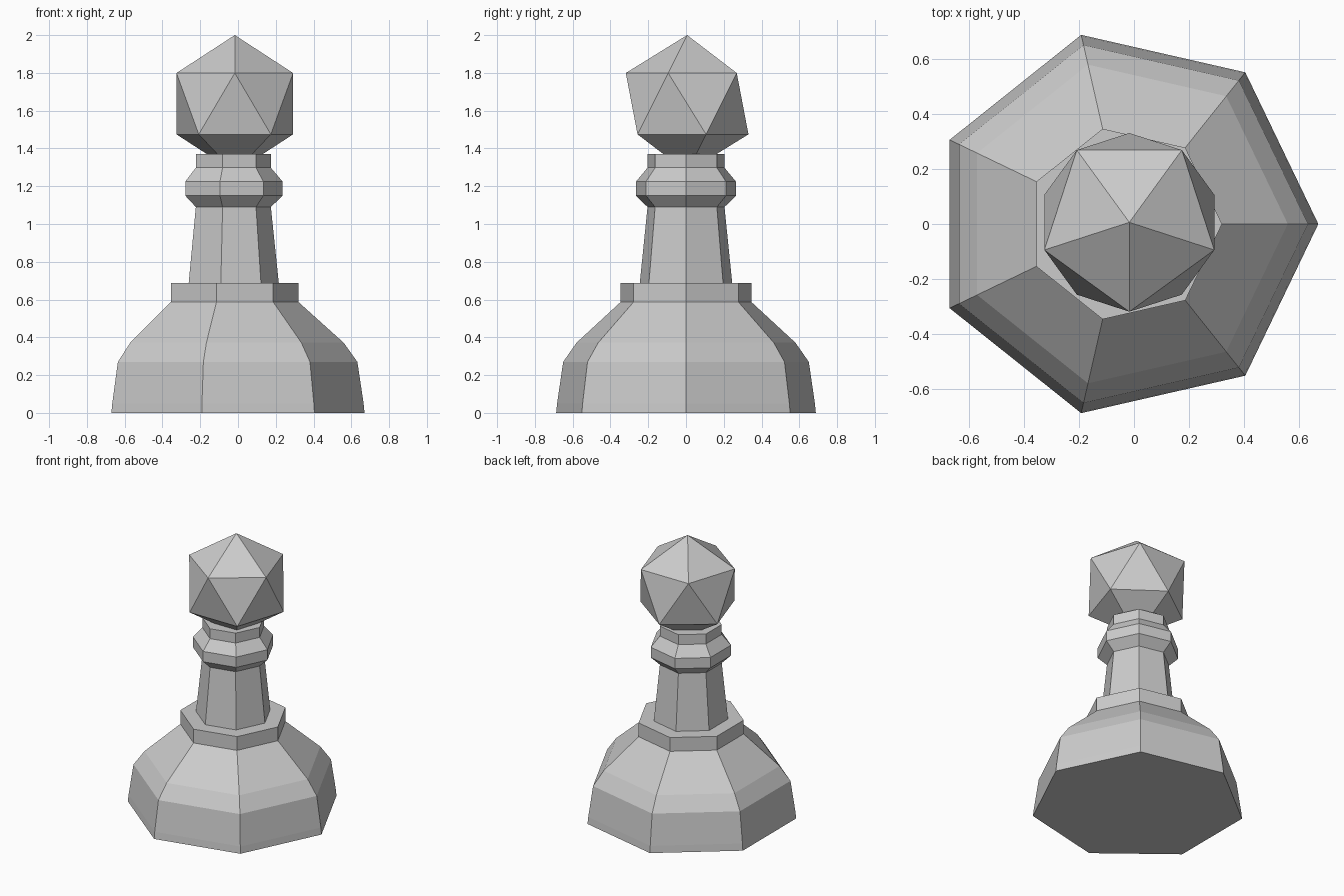
import bpy, bmesh
from math import cos, sin, tau, radians

if "Cube" in bpy.data.objects:
    bpy.data.objects.remove(bpy.data.objects["Cube"])

SIDES = 7
AXIS_X = -0.035  # heptagon centre, so the bounding box is centred on x = 0


def lathe(name, profile, cap_bottom=False, cap_top=False):
    """Seven-sided turned part from (radius, z) points, bottom to top."""
    bm = bmesh.new()
    rings = [[bm.verts.new((r * cos(tau * i / SIDES), r * sin(tau * i / SIDES), z))
              for i in range(SIDES)] for r, z in profile]
    for low, high in zip(rings, rings[1:]):
        for i in range(SIDES):
            j = (i + 1) % SIDES
            bm.faces.new((low[i], low[j], high[j], high[i]))
    if cap_bottom:
        bm.faces.new(rings[0][::-1])
    if cap_top:
        bm.faces.new(rings[-1])
    mesh = bpy.data.meshes.new(name)
    bm.to_mesh(mesh)
    bm.free()
    obj = bpy.data.objects.new(name, mesh)
    obj.location.x = AXIS_X
    bpy.context.collection.objects.link(obj)
    return obj


# Bell-shaped foot with its upright rim and flat ledge
lathe("base", [(0.705, 0), (0.70, 0.05), (0.667, 0.27), (0.594, 0.372),
               (0.355, 0.587), (0.355, 0.687), (0.251, 0.687)], cap_bottom=True)

# Tapered shaft
lathe("shaft", [(0.251, 0.687), (0.209, 1.09)])

# Flared collar and short neck
lathe("collar", [(0.209, 1.09), (0.271, 1.15), (0.271, 1.225),
                 (0.209, 1.298), (0.209, 1.37)], cap_top=True)

# Faceted head: icosahedron with an upper-ring corner facing the front
bpy.ops.mesh.primitive_ico_sphere_add(subdivisions=1, radius=0.363,
                                      location=(-0.017, 0.006, 1.637),
                                      rotation=(0, 0, radians(-90)))
bpy.context.object.name = "head"
